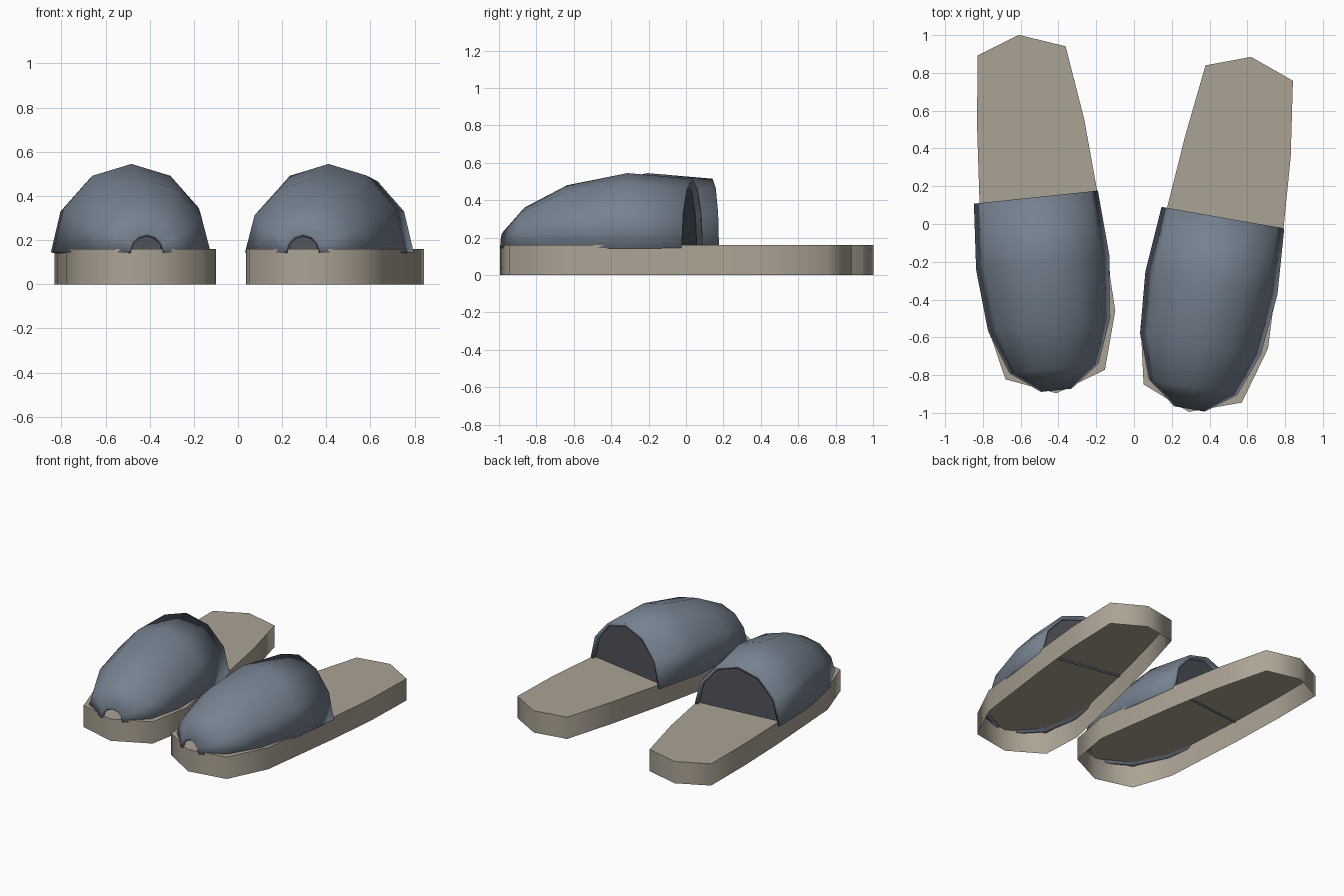
import bpy
import bmesh
from math import sin, cos, pi, radians

cube = bpy.data.objects.get("Cube")
if cube:
    bpy.data.objects.remove(cube, do_unlink=True)


def material(name, rgb):
    mat = bpy.data.materials.new(name)
    mat.use_nodes = True
    mat.diffuse_color = (*rgb, 1)
    mat.node_tree.nodes["Principled BSDF"].inputs["Base Color"].default_value = (*rgb, 1)
    return mat


TAN = material("tan_sole", (0.41, 0.365, 0.295))
BLUE = material("slate_blue_fabric", (0.18, 0.222, 0.28))
DARK = material("dark_lining", (0.08, 0.088, 0.105))

SOLE_TOP = 0.16
SHELL_BASE = 0.145
# sole outline, counter-clockwise from the heel tip
OUTLINE = [(0, 0.954), (-0.23, 0.868), (-0.272, 0.475), (-0.30, 0.09),
           (-0.328, -0.555), (-0.261, -0.852), (0, -0.954), (0.268, -0.857),
           (0.355, -0.552), (0.326, 0.09), (0.298, 0.47), (0.24, 0.868)]
# shell rings from opening to toe: y, half width, height
RINGS = [(0.09, 0.33, 0.37), (-0.26, 0.355, 0.40), (-0.59, 0.326, 0.335),
         (-0.822, 0.24, 0.215), (-0.938, 0.082, 0.085)]
ARC_SIDES = 6


def finish(name, bm, mat, place, angle):
    mesh = bpy.data.meshes.new(name)
    bm.to_mesh(mesh)
    bm.free()
    mesh.materials.append(mat)
    obj = bpy.data.objects.new(name, mesh)
    bpy.context.collection.objects.link(obj)
    x, y, turn = place
    obj.location = (x, y, 0)
    obj.rotation_euler.z = radians(turn)
    bpy.ops.object.select_all(action='DESELECT')
    obj.select_set(True)
    bpy.context.view_layer.objects.active = obj
    bpy.ops.object.shade_smooth_by_angle(angle=radians(angle))
    return obj


def arch(bm, y, width, height):
    steps = [pi * i / ARC_SIDES for i in range(ARC_SIDES + 1)]
    return [bm.verts.new((width * cos(a), y, SHELL_BASE + height * sin(a))) for a in steps]


def build_sole(name, place):
    # top plate with a skirt, open underneath
    bm = bmesh.new()
    low = [bm.verts.new((x, y, 0)) for x, y in OUTLINE]
    top = [bm.verts.new((x, y, SOLE_TOP)) for x, y in OUTLINE]
    bm.faces.new(top)
    for i in range(len(low)):
        j = (i + 1) % len(low)
        bm.faces.new((low[i], low[j], top[j], top[i]))
    finish(name, bm, TAN, place, 70)


def build_upper(name, place):
    # arched shell lofted to a small open toe
    bm = bmesh.new()
    rings = [arch(bm, *ring) for ring in RINGS]
    for a, b in zip(rings, rings[1:]):
        for i in range(ARC_SIDES):
            bm.faces.new((a[i], a[i + 1], b[i + 1], b[i]))
    obj = finish(name, bm, BLUE, place, 70)
    shell = obj.modifiers.new("thickness", 'SOLIDIFY')
    shell.thickness = 0.022
    shell.offset = -1


def build_lining(name, place):
    # recessed panel inside the opening
    bm = bmesh.new()
    y, width, height = RINGS[0]
    bm.faces.new(reversed(arch(bm, y - 0.03, width - 0.015, height - 0.015)))
    bm.normal_update()
    finish(name, bm, DARK, place, 30)


# the pair, each turned outward: x, y, rotation
for side, place in (("left", (0.455, -0.055, -9.95)), ("right", (-0.51, 0.0525, 6.0))):
    build_sole(side + "_sole", place)
    build_upper(side + "_upper", place)
    build_lining(side + "_lining", place)
